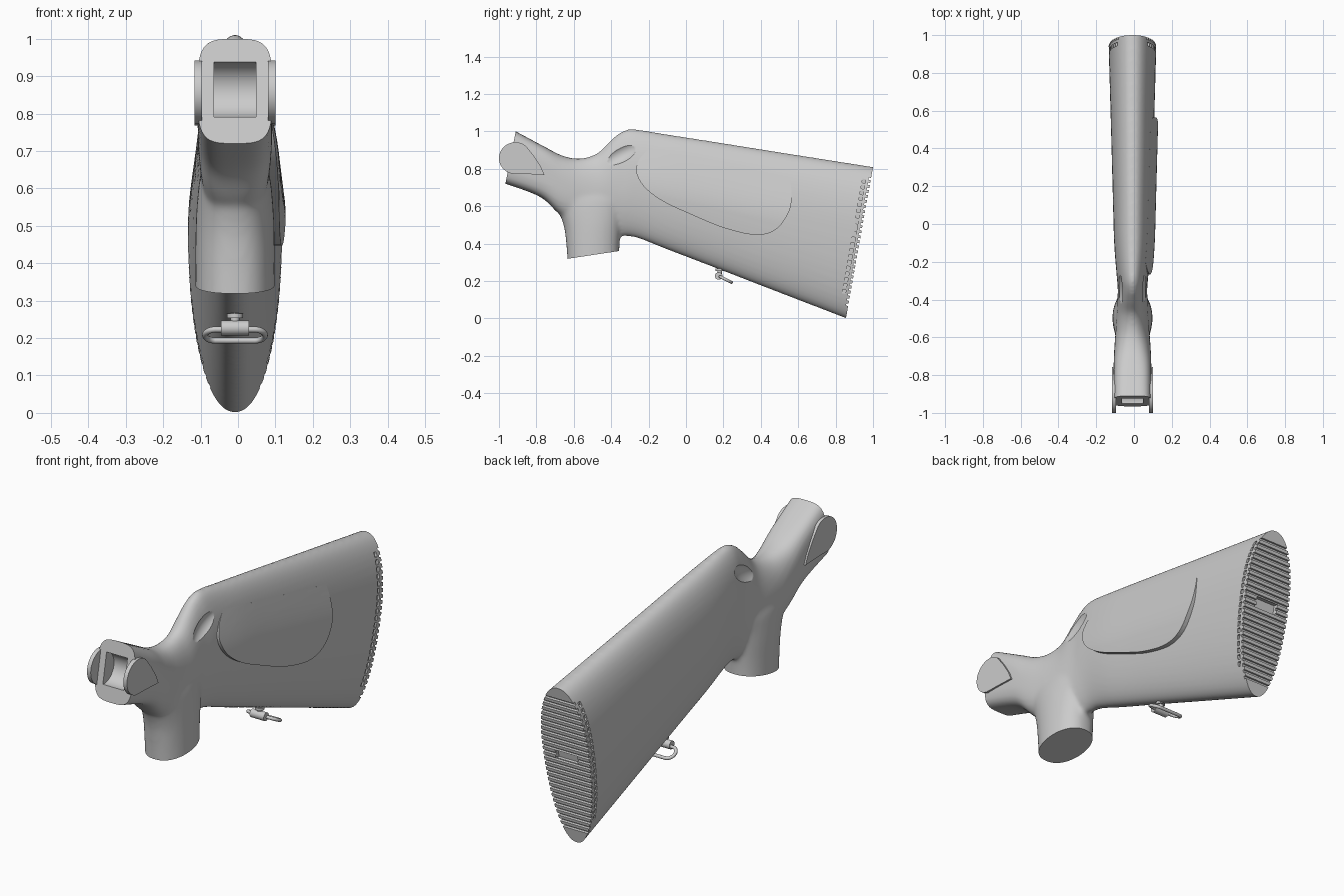
import bpy, bmesh, math
from mathutils import Vector, Matrix

if "Cube" in bpy.data.objects:
    bpy.data.objects.remove(bpy.data.objects["Cube"])

CX = -0.008  # centre plane of the stock

grey = bpy.data.materials.new("plain_grey")
grey.use_nodes = True
grey.diffuse_color = (0.6, 0.6, 0.6, 1)
grey.node_tree.nodes["Principled BSDF"].inputs["Base Color"].default_value = (0.6, 0.6, 0.6, 1)


def make(name, bm):
    bmesh.ops.recalc_face_normals(bm, faces=bm.faces)
    me = bpy.data.meshes.new(name)
    bm.to_mesh(me)
    bm.free()
    ob = bpy.data.objects.new(name, me)
    bpy.context.collection.objects.link(ob)
    return ob


def bake(ob):
    dg = bpy.context.evaluated_depsgraph_get()
    me = bpy.data.meshes.new_from_object(ob.evaluated_get(dg))
    ob.modifiers.clear()
    ob.data = me


def boolean(ob, cutter, operation="DIFFERENCE"):
    mod = ob.modifiers.new("cut", "BOOLEAN")
    mod.solver = "EXACT"
    mod.operation = operation
    mod.object = cutter
    bake(ob)
    bpy.data.objects.remove(cutter)


def finish(ob):
    ob.data.materials.clear()
    ob.data.materials.append(grey)
    bpy.ops.object.select_all(action="DESELECT")
    ob.select_set(True)
    bpy.context.view_layer.objects.active = ob
    bpy.ops.object.shade_smooth_by_angle(angle=math.radians(32))


def place(loc, tilt=0.0, size=(1, 1, 1)):
    return (Matrix.Translation(loc) @ Matrix.Rotation(tilt, 4, "X")
            @ Matrix.Diagonal((*size, 1)))


def box(bm, loc, size, tilt=0.0):
    bmesh.ops.create_cube(bm, size=1, matrix=place(loc, tilt, size))


def cylinder(bm, loc, radius, length, axis="Z"):
    turn = Matrix.Rotation(math.pi / 2, 4, "Y") if axis == "X" else Matrix()
    bmesh.ops.create_cone(bm, cap_ends=True, segments=48, radius1=radius, radius2=radius,
                          depth=length, matrix=Matrix.Translation(loc) @ turn)


def smooth_rows(rows, steps=6):
    rows = [Vector(r) for r in rows]
    out = []
    for i in range(len(rows) - 1):
        a, b, c, d = (rows[max(0, min(len(rows) - 1, i + k))] for k in (-1, 0, 1, 2))
        for s in range(steps):
            t = s / steps
            out.append(b + (c - a) * (t / 2) + (a * 2 - b * 5 + c * 4 - d) * (t * t / 2)
                       + (b * 3 - a - c * 3 + d) * (t ** 3 / 2))
    return out + [rows[-1]]


def loft(bm, rings):
    vs = [[bm.verts.new(p) for p in ring] for ring in rings]
    n = len(vs[0])
    for a, b in zip(vs, vs[1:]):
        for i in range(n):
            bm.faces.new((a[i], a[(i + 1) % n], b[(i + 1) % n], b[i]))
    bm.faces.new(vs[0])
    bm.faces.new(vs[-1])


def prism(outline, x0, x1):
    bm = bmesh.new()
    loft(bm, [[(x, y, z) for y, z in outline] for x in (x0, x1)])
    return bm


ANGLES = [math.tau * i / 48 for i in range(48)]


def power(v, e):
    return math.copysign(abs(v) ** e, v)


def stock_ring(row):
    yt, zt, yb, zb, w, c, e = row
    ring = []
    for a in ANGLES:
        s = power(math.sin(a), e)
        f = c + s * (1 - c if s > 0 else c)
        ring.append((CX + w * power(math.cos(a), e), yb + (yt - yb) * f, zb + (zt - zb) * f))
    return ring


def grip_ring(row):
    z, y0, y1, w = row
    return [(CX + w * power(math.cos(a), 0.85),
             (y0 + y1) / 2 + (y1 - y0) / 2 * math.sin(a), z) for a in ANGLES]


# Stock body: top y, top z, bottom y, bottom z, half width, widest level, squareness
stock_rows = [
    (-1.00, 1.045, -1.05, .745, .100, .5, .5), (-.91, 1.0, -.965, .72, .100, .5, .5),
    (-.76, .92, -.78, .65, .100, .5, .6), (-.66, .87, -.68, .56, .097, .5, .75),
    (-.57, .855, -.57, .48, .090, .5, .9), (-.48, .88, -.47, .44, .085, .45, 1),
    (-.41, .945, -.40, .435, .080, .45, 1), (-.35, .995, -.34, .44, .078, .45, 1),
    (-.28, 1.012, -.26, .43, .084, .5, 1), (-.10, .984, -.10, .368, .097, .54, .95),
    (.15, .945, .13, .28, .104, .56, .95), (.50, .889, .45, .156, .113, .58, .95),
    (1.0, .81, .855, 0, .126, .6, .95), (1.15, .786, 1.0, -.056, .128, .6, .95)]
grip_rows = [
    (.25, -.63, -.36, .105), (.40, -.64, -.355, .106), (.50, -.655, -.345, .105),
    (.58, -.69, -.33, .100), (.64, -.755, -.30, .092), (.70, -.86, -.28, .075)]
bm = bmesh.new()
loft(bm, [stock_ring(r) for r in smooth_rows(stock_rows)])
loft(bm, [grip_ring(r) for r in smooth_rows(grip_rows)])
stock = make("stock_body", bm)
mod = stock.modifiers.new("blend", "REMESH")
mod.mode = "VOXEL"
mod.voxel_size = 0.01
mod = stock.modifiers.new("soften", "SMOOTH")
mod.factor = 0.5
mod.iterations = 10
bake(stock)

# Raised cheek pad: the stock's own side pushed outwards inside an outline
pad = bpy.data.objects.new("cheek_pad", stock.data.copy())
bpy.context.collection.objects.link(pad)
for v in pad.data.vertices:
    t = (0.91 - 0.21 * (v.co.y + 0.2) - v.co.z) / 0.25
    t = max(0, min(1, t))
    v.co.x += 0.022 * t * t * (3 - 2 * t)
edge = smooth_rows([(-.20, .905), (-.25, .85), (-.265, .78), (-.22, .70), (-.12, .625),
                    (.03, .555), (.20, .485), (.37, .447), (.48, .475), (.55, .57),
                    (.565, .66), (.555, .745)])
boolean(pad, make("pad_outline", prism(edge, 0.01, 0.3)), "INTERSECT")
finish(pad)

# Flat ends: front face, grip base and butt
bm = bmesh.new()
box(bm, (CX, -1.085, .889), (.6, .3, .6), -.194)
box(bm, (CX, -.487, .24), (.5, .5, .2), .15)
BUTT = -.1772
base, up = Vector((CX, .855, 0)), Vector((0, .145, .81))
out = Vector((0, math.cos(BUTT), math.sin(BUTT)))
box(bm, base + up / 2 + out * .2, (.6, .4, 1.3), BUTT)
boolean(stock, make("end_cutter", bm))

# Thumb scoops on both sides of the wrist
bm = bmesh.new()
for side in (-1, 1):
    bmesh.ops.create_uvsphere(bm, u_segments=48, v_segments=24, radius=1,
                              matrix=place((CX + side * .115, -.35, .88), .5, (.07, .13, .06)))
boolean(stock, make("scoop_cutter", bm))

# Rounded pocket in the front face
bm = bmesh.new()
cylinder(bm, (CX, -.94, .865), .075, .113, "X")
boolean(stock, make("pocket_cutter", bm))

# Butt ridges, central recess and rows of side slots
bm = bmesh.new()
for i in range(26):
    box(bm, base + up * (.09 + .83 * i / 25), (.4, .024, .012), BUTT)
boolean(stock, make("ridge_cutter", bm))
bm = bmesh.new()
box(bm, base + up * .55, (.12, .05, .05), BUTT)
for i in range(20):
    f = .17 + .73 * i / 19
    half = .124 * math.sqrt(1 - ((f - .6) / (.6 if f < .6 else .4)) ** 2)
    for side in (-1, 1):
        box(bm, base + up * f - out * .035 + Vector((side * (half + .02), 0, 0)),
            (.054, .018, .022), BUTT)
boolean(stock, make("slot_cutter", bm))
finish(stock)

# Teardrop side plates at the front
arc = [(-.912 + .088 * math.cos(math.radians(a)), .857 + .085 * math.sin(math.radians(a)))
       for a in range(50, 266, 8)]
tear = arc + [(-.85, .772), (-.757, .768), (-.775, .81), (-.81, .865)]
for name, side in (("left_plate", 1), ("right_plate", -1)):
    finish(make(name, prism(tear, CX + side * .088, CX + side * .108)))

# Sling swivel: stud, cross barrel and wire loop
bm = bmesh.new()
cylinder(bm, (CX, .18, .25), .012, .06)
cylinder(bm, (CX, .18, .26), .021, .012)
finish(make("swivel_stud", bm))
bm = bmesh.new()
cylinder(bm, (CX, .175, .227), .02, .076, "X")
finish(make("swivel_barrel", bm))
bm = bmesh.new()
frame = place((CX, .213, .208), -.46)
path = []
for i in range(32):
    a = math.tau * (i + .5) / 32
    path.append(Vector((math.copysign(.05, math.cos(a)) + .03 * math.cos(a),
                        .034 * math.sin(a), 0)))
rings = []
for i, p in enumerate(path):
    along = (path[(i + 1) % 32] - path[i - 1]).normalized()
    across = along.cross(Vector((0, 0, 1)))
    rings.append([bm.verts.new(frame @ (p + .008 * (across * math.cos(t)
                                                     + Vector((0, 0, 1)) * math.sin(t))))
                  for t in (math.tau * k / 12 for k in range(12))])
for i in range(32):
    a, b = rings[i], rings[(i + 1) % 32]
    for k in range(12):
        bm.faces.new((a[k], a[(k + 1) % 12], b[(k + 1) % 12], b[k]))
finish(make("swivel_loop", bm))
